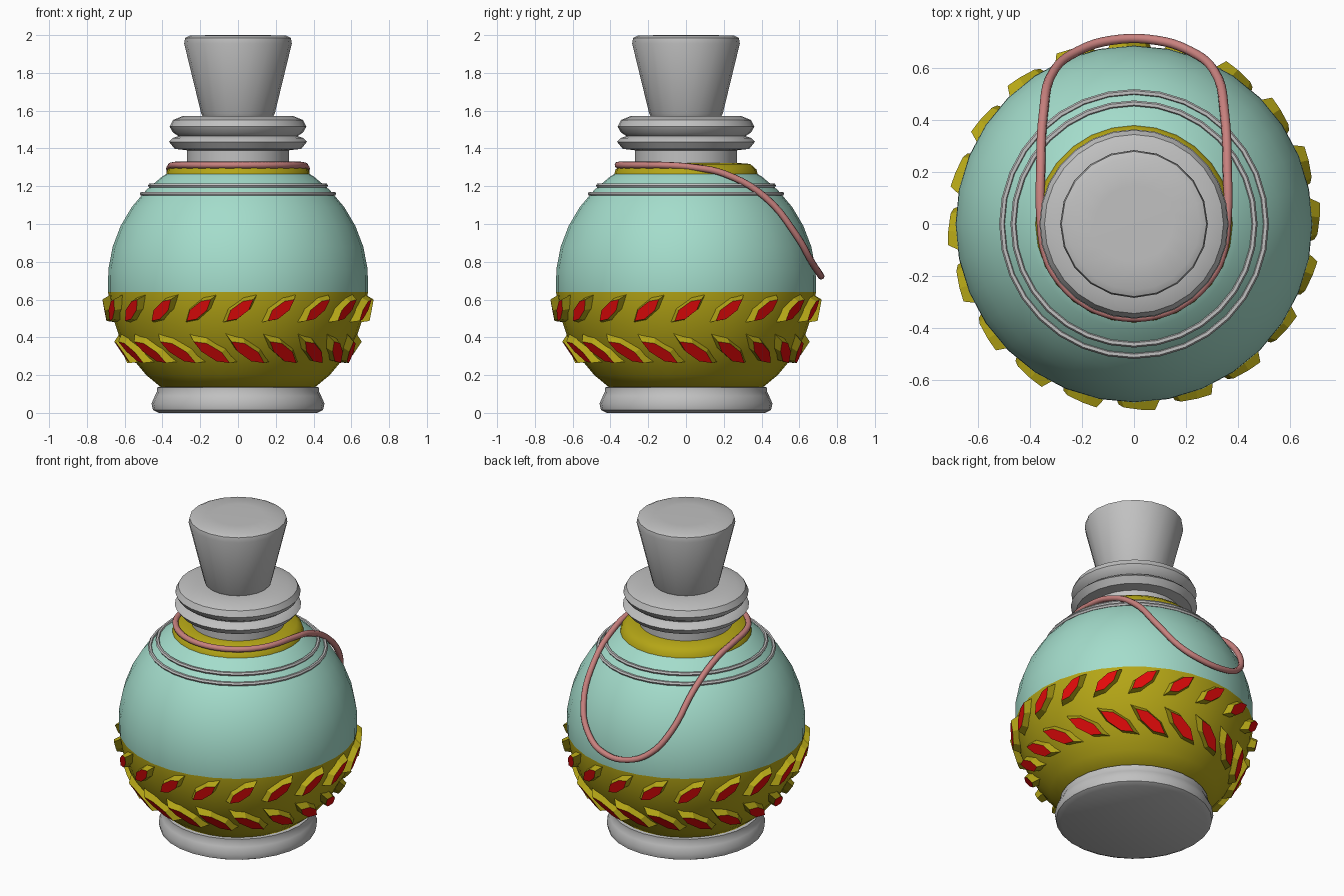
import bpy, bmesh, math
from mathutils import Vector

if "Cube" in bpy.data.objects:
    bpy.data.objects.remove(bpy.data.objects["Cube"])

R, CZ = 0.69, 0.69          # glass globe radius and centre height


def material(name, rgb):
    m = bpy.data.materials.new(name)
    m.diffuse_color = (*rgb, 1)
    m.use_nodes = True
    m.node_tree.nodes["Principled BSDF"].inputs["Base Color"].default_value = m.diffuse_color
    return m


GREY = material("grey_metal", (0.53, 0.53, 0.53))
TEAL = material("pale_teal_glass", (0.37, 0.72, 0.60))
GOLD = material("dark_gold", (0.46, 0.38, 0.008))
RED = material("red_gem", (0.78, 0.003, 0.003))
PINK = material("pink_cord", (0.58, 0.22, 0.21))


def finish(bm, name, mats, angle=40):
    bmesh.ops.remove_doubles(bm, verts=bm.verts, dist=1e-5)
    bmesh.ops.recalc_face_normals(bm, faces=bm.faces)
    me = bpy.data.meshes.new(name)
    bm.to_mesh(me)
    bm.free()
    ob = bpy.data.objects.new(name, me)
    bpy.context.collection.objects.link(ob)
    for m in mats:
        me.materials.append(m)
    if angle:
        me.shade_smooth()
        bpy.ops.object.select_all(action='DESELECT')
        ob.select_set(True)
        bpy.context.view_layer.objects.active = ob
        bpy.ops.object.shade_smooth_by_angle(angle=math.radians(angle))
    return ob


def lathe(name, profile, mats, sides=28, rule=None, closed=False):
    """Spin a (radius, z) profile round the z axis."""
    bm = bmesh.new()
    rings = []
    for r, z in profile:
        rings.append([bm.verts.new((r * math.sin(2 * math.pi * i / sides),
                                    -r * math.cos(2 * math.pi * i / sides), z))
                      for i in range(sides)])
    pairs = list(zip(rings, rings[1:]))
    if closed:
        pairs.append((rings[-1], rings[0]))
    for a, b in pairs:
        for i in range(sides):
            j = (i + 1) % sides
            f = bm.faces.new((a[i], a[j], b[j], b[i]))
            if rule:
                f.material_index = rule(f.calc_center_median().z)
    if not closed:
        bm.faces.new(rings[0][::-1])
        bm.faces.new(rings[-1])
    return finish(bm, name, mats)


# globe: gold below the waist, teal above
heights = [0.12, 0.2, 0.3, 0.41, 0.53, 0.64, 0.76, 0.88, 0.99, 1.09, 1.18, 1.25, 1.30]
lathe("globe", [(math.sqrt(R * R - (z - CZ) ** 2), z) for z in heights],
      [TEAL, GOLD], 32, lambda z: 1 if z < 0.64 else 0)

# foot
lathe("foot", [(0.42, 0.0), (0.45, 0.015), (0.458, 0.05), (0.44, 0.09),
               (0.43, 0.11), (0.43, 0.135), (0.38, 0.14)], [GREY])

# gold collar round the neck
lathe("collar", [(0.36, 1.255), (0.38, 1.265), (0.372, 1.29), (0.34, 1.318),
                 (0.25, 1.325)], [GOLD])

# two thin bands inlaid on the shoulder
for n, z in (("upper_band", 1.203), ("lower_band", 1.16)):
    r = math.sqrt(R * R - (z - CZ) ** 2)
    lathe(n, [(r + 0.003 + 0.012 * math.cos(a), z + 0.012 * math.sin(a))
              for a in [k * math.pi / 3 for k in range(6)]], [GREY], 32, closed=True)

# neck with its double lip
lathe("neck", [(0.27, 1.29), (0.27, 1.39), (0.335, 1.398), (0.365, 1.435), (0.345, 1.455),
               (0.315, 1.465), (0.345, 1.485), (0.362, 1.515), (0.345, 1.55),
               (0.29, 1.572), (0.17, 1.572)], [GREY])

# stopper
lathe("stopper", [(0.18, 1.56), (0.195, 1.585), (0.285, 1.955), (0.28, 1.985),
                  (0.255, 1.997), (0.15, 2.0)], [GREY], 20)


# slanted red gems, each on a tapered gold setting
def gem_row(name, z, outline, phase, count=20, lift=0.032):
    bm = bmesh.new()
    for k in range(count):
        a = 2 * math.pi * (k + phase) / count
        r = math.sqrt(R * R - (z - CZ) ** 2)
        out = Vector((r * math.sin(a), -r * math.cos(a), z - CZ)).normalized()
        right = Vector((math.cos(a), math.sin(a), 0))
        up = out.cross(right)
        centre = Vector((0, 0, CZ))

        def ring(scale, height):
            return [bm.verts.new(centre + out * (R + height) + right * u * scale
                                 + up * v * scale) for u, v in outline]
        low, top = ring(1.35, -0.025), ring(1.0, lift)
        n = len(outline)
        for i in range(n):
            j = (i + 1) % n
            bm.faces.new((low[i], low[j], top[j], top[i]))
        f = bm.faces.new(top)
        f.material_index = 1
    finish(bm, name, [GOLD, RED], None)


gem_row("upper_gems", 0.55, [(-0.07, -0.058), (-0.015, -0.048), (0.045, 0.0),
                             (0.07, 0.058), (0.015, 0.048), (-0.05, 0.0)], 0.05)
gem_row("lower_gems", 0.335, [(-0.09, 0.066), (-0.055, 0.005), (0.02, -0.055),
                              (0.09, -0.066), (0.055, 0.0), (-0.02, 0.055)], 0.27, lift=0.028)

# cord: round the front of the neck, then hanging in a loop down the back
half = [(0.09, 0.708), (0.22, 0.665), (0.31, 0.59), (0.35, 0.42), (0.36, 0.2), (0.36, 0.04)]
side = [(x, y, CZ + math.sqrt(max(0.002, 0.709 ** 2 - x * x - y * y))) for x, y in half]
front = [(0.36 * math.cos(math.radians(t)), -0.36 * math.sin(math.radians(t)), 1.312)
         for t in range(22, 160, 17)]
path = side + front + [(-x, y, z) for x, y, z in reversed(side)]
cu = bpy.data.curves.new("cord", 'CURVE')
cu.dimensions = '3D'
cu.bevel_depth = 0.018
cu.bevel_resolution = 2
cu.resolution_u = 5
sp = cu.splines.new('BEZIER')
sp.bezier_points.add(len(path) - 1)
sp.use_cyclic_u = True
for p, co in zip(sp.bezier_points, path):
    p.co = co
    p.handle_left_type = p.handle_right_type = 'AUTO'
cu.materials.append(PINK)
bpy.context.collection.objects.link(bpy.data.objects.new("cord", cu))
